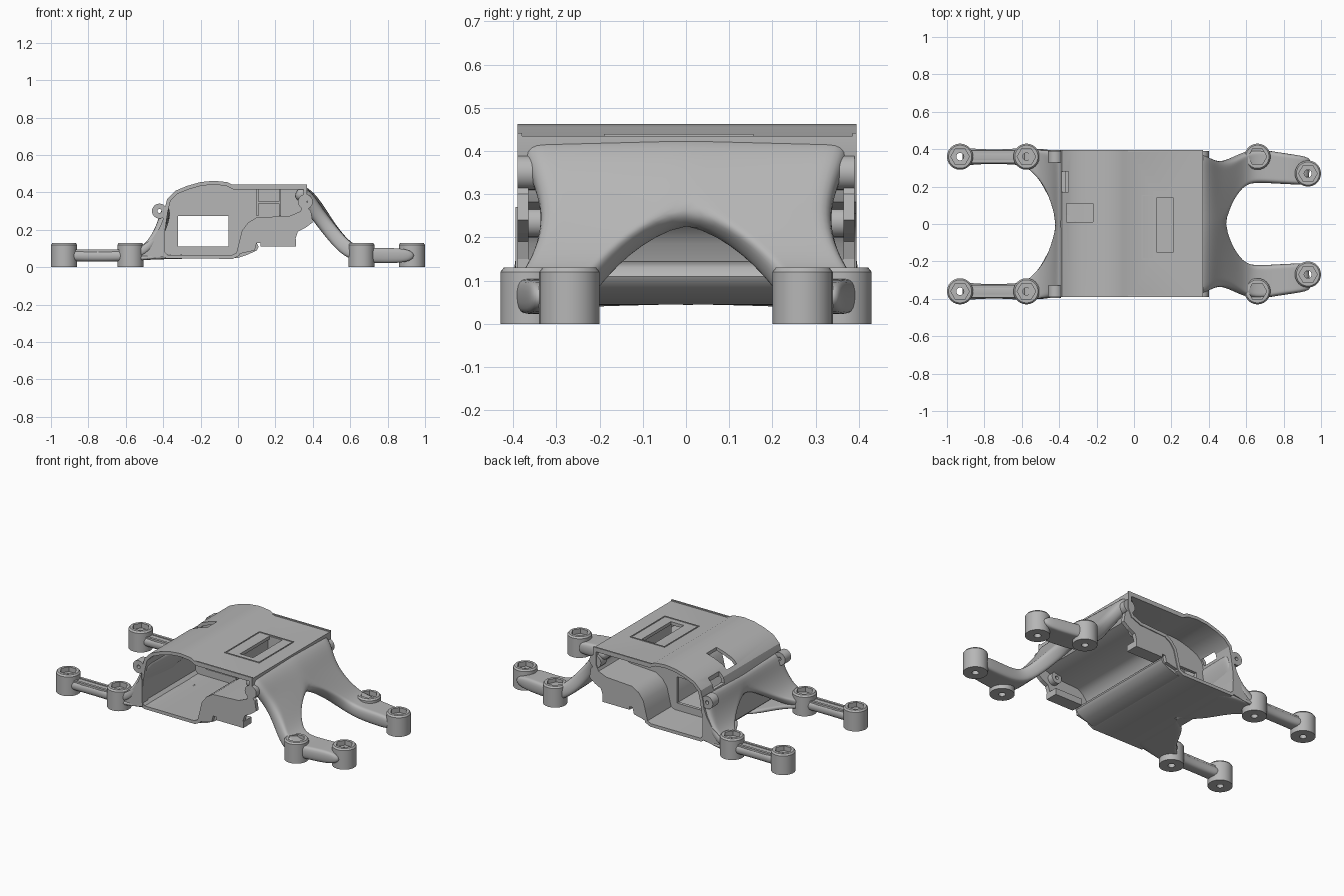
import bpy, bmesh, math
from mathutils import Vector

old = bpy.data.objects.get("Cube")
if old:
    bpy.data.objects.remove(old)

grey = bpy.data.materials.new("plain grey")
grey.use_nodes = True
grey.diffuse_color = (0.47, 0.47, 0.47, 1)
grey.node_tree.nodes["Principled BSDF"].inputs["Base Color"].default_value = (0.47, 0.47, 0.47, 1)


def finish(name, bm):
    bmesh.ops.recalc_face_normals(bm, faces=bm.faces)
    me = bpy.data.meshes.new(name)
    bm.to_mesh(me)
    bm.free()
    ob = bpy.data.objects.new(name, me)
    bpy.context.collection.objects.link(ob)
    me.materials.append(grey)
    return ob


def bake(ob):
    """Apply all modifiers of an object."""
    deps = bpy.context.evaluated_depsgraph_get()
    me = bpy.data.meshes.new_from_object(ob.evaluated_get(deps))
    ob.modifiers.clear()
    ob.data = me


def smooth(ob, angle=35):
    bpy.ops.object.select_all(action='DESELECT')
    ob.select_set(True)
    bpy.context.view_layer.objects.active = ob
    bpy.ops.object.shade_smooth_by_angle(angle=math.radians(angle))


def box(name, x, y, z):
    bm = bmesh.new()
    bmesh.ops.create_cube(bm, size=1)
    for v in bm.verts:
        v.co = [r[0] + (c + 0.5) * (r[1] - r[0]) for c, r in zip(v.co, (x, y, z))]
    return finish(name, bm)


def cut(ob, *ranges):
    for r in ranges:
        c = box("cutter", *r)
        c.hide_render = True
        m = ob.modifiers.new("cut", 'BOOLEAN')
        m.object, m.operation, m.solver = c, 'DIFFERENCE', 'EXACT'
        bake(ob)
        bpy.data.objects.remove(c)


def slab(name, pts, y0, y1):
    """Outline in x and z, filled and extruded along y."""
    bm = bmesh.new()
    f = bm.faces.new([bm.verts.new((x, y0, z)) for x, z in pts])
    ext = bmesh.ops.extrude_face_region(bm, geom=[f])["geom"]
    bmesh.ops.translate(bm, vec=(0, y1 - y0, 0),
                        verts=[v for v in ext if isinstance(v, bmesh.types.BMVert)])
    return finish(name, bm)


def rings(name, profile, at, axis='z', sides=24):
    """Closed loop of (radius, height, is_hex) rings around an axis."""
    bm = bmesh.new()
    loops = []
    for r, h, hexa in profile:
        loop = []
        for i in range(sides):
            a = math.tau * i / sides
            rr = r
            if hexa:
                rr = r / math.cos((a % (math.pi / 3)) - math.pi / 6)
            u, v = rr * math.cos(a), rr * math.sin(a)
            co = (u, v, h) if axis == 'z' else (u, h, v)
            loop.append(bm.verts.new(Vector(co) + Vector(at)))
        loops.append(loop)
    for a, b in zip(loops, loops[1:] + loops[:1]):
        for i in range(sides):
            j = (i + 1) % sides
            bm.faces.new((a[i], a[j], b[j], b[i]))
    ob = finish(name, bm)
    smooth(ob)


def web(name, stations, thick, cols=6, signs=(1, -1)):
    """Soft organic sheet spanned between outer and inner edge points."""
    bm = bmesh.new()
    for s in signs:
        rows = []
        for o, i in stations:
            o, i = Vector(o), Vector(i)
            pts = [o.lerp(i, k / cols) for k in range(cols + 1)]
            rows.append([bm.verts.new((p.x, p.y * s, p.z)) for p in pts])
        for a, b in zip(rows, rows[1:]):
            for k in range(cols):
                f = (a[k], a[k + 1], b[k + 1], b[k])
                bm.faces.new(f if s > 0 else f[::-1])
    bmesh.ops.remove_doubles(bm, verts=bm.verts, dist=0.001)
    ob = finish(name, bm)
    m = ob.modifiers.new("thickness", 'SOLIDIFY')
    m.thickness, m.offset = thick, 0
    m = ob.modifiers.new("soft", 'SUBSURF')
    m.levels = m.render_levels = 2
    bake(ob)
    smooth(ob, 60)


# Housing tube: curved roof, straight floor, recessed step on one side
roof = [(0.36, 0.425), (-0.02, 0.425), (-0.06, 0.445), (-0.13, 0.452), (-0.2, 0.445),
        (-0.27, 0.425), (-0.33, 0.40), (-0.37, 0.36), (-0.385, 0.30), (-0.40, 0.2),
        (-0.405, 0.08), (-0.38, 0.056), (-0.03, 0.055)]
step = [(0, 0.07), (0.015, 0.13), (0.03, 0.19), (0.06, 0.23), (0.1, 0.255), (0.28, 0.265),
        (0.34, 0.29), (0.36, 0.33)]
outline = roof + step
bm = bmesh.new()
ends = [[bm.verts.new((x, y, z)) for x, z in outline] for y in (-0.39, 0.395)]
for i in range(len(outline)):
    j = (i + 1) % len(outline)
    bm.faces.new((ends[0][i], ends[0][j], ends[1][j], ends[1][i]))
housing = finish("housing_shell", bm)
wall = housing.modifiers.new("wall", 'SOLIDIFY')
wall.thickness, wall.offset, wall.use_even_offset = 0.02, 0, True
bake(housing)
cut(housing,
    ((0.12, 0.21), (-0.15, 0.14), (0.38, 0.5)),
    ((-0.42, -0.35), (0.17, 0.28), (0.33, 0.45)),
    ((-0.36, -0.22), (0.01, 0.11), (0.35, 0.5)))
smooth(housing, 30)

# Inner bulkhead with the rectangular window
bulkhead = slab("bulkhead", outline, 0.14, 0.16)
cut(bulkhead, ((-0.32, -0.05), (0, 0.3), (0.11, 0.275)))

# Rounded lip carrying the floor on below the recess
lip = slab("floor_lip", [(-0.05, 0.046), (0.0, 0.05), (0.05, 0.066), (0.1, 0.09), (0.11, 0.11),
                         (0.1, 0.13), (0.05, 0.145), (0.015, 0.13), (0, 0.07)], -0.37, 0.37)
smooth(lip, 50)

# Tray under the roof slot and raised frame around it
box("slot_tray", (0.1, 0.23), (-0.17, 0.16), (0.34, 0.35))
for x in (0.1, 0.22):
    box("tray_wall", (x, x + 0.01), (-0.17, 0.16), (0.275, 0.42))
for x in (0.04, 0.275):
    box("slot_frame_side", (x, x + 0.006), (-0.19, 0.155), (0.434, 0.439))
for y in (-0.19, 0.15):
    box("slot_frame_end", (0.04, 0.28), (y, y + 0.006), (0.434, 0.439))
for y in (-0.39, 0.385):
    box("roof_edge", (-0.04, 0.37), (y, y + 0.01), (0.425, 0.442))

# End plates closing the underside recess, gussets, lugs and feet
plate = step + [(0.39, 0.3), (0.4, 0.24), (0.36, 0.21), (0.32, 0.19), (0.3, 0.13),
                (0.1, 0.13), (0.09, 0.09)]
gusset = [(-0.52, 0.035), (-0.52, 0.11), (-0.46, 0.15), (-0.42, 0.21), (-0.395, 0.27),
          (-0.39, 0.06)]
for s in (-1, 1):
    slab("recess_end_plate", plate, s * 0.39, s * 0.365)
    slab("side_gusset", gusset, s * 0.395, s * 0.34)
    y = sorted((s * 0.39, s * 0.31))
    box("recess_foot", (0.12, 0.31), y, (0.11, 0.15))
    for x, z, r in ((-0.42, 0.30, 0.04), (-0.43, 0.095, 0.035), (0.36, 0.35, 0.04),
                    (0.285, 0.235, 0.035)):
        rings("screw_lug", [(r, -0.03, 0), (r, 0.03, 0), (0.011, 0.03, 0), (0.011, -0.03, 0)],
              (x, s * 0.36, z), 'y')

# Forked leg web: broad at the roof edge, splitting around an arch
fork = [((0.31, 0.385, 0.405), (0.31, 0, 0.408)),
        ((0.365, 0.375, 0.375), (0.37, 0, 0.385)),
        ((0.41, 0.345, 0.30), (0.42, 0, 0.315)),
        ((0.46, 0.335, 0.235), (0.463, 0, 0.25)),
        ((0.52, 0.35, 0.16), (0.50, 0.12, 0.19)),
        ((0.585, 0.385, 0.09), (0.585, 0.215, 0.09)),
        ((0.66, 0.405, 0.065), (0.67, 0.22, 0.065)),
        ((0.76, 0.385, 0.062), (0.77, 0.215, 0.062)),
        ((0.95, 0.36, 0.062), (0.94, 0.205, 0.062))]
web("fork_legs", fork, 0.08)

# Straight legs: upper web against the side wall, lower web under the floor
web("side_web", [((-0.60, 0.40, 0.06), (-0.60, 0.32, 0.06)),
                 ((-0.50, 0.405, 0.085), (-0.50, 0.25, 0.08)),
                 ((-0.44, 0.395, 0.16), (-0.435, 0.14, 0.15)),
                 ((-0.405, 0.385, 0.24), (-0.395, 0, 0.23)),
                 ((-0.38, 0.38, 0.33), (-0.38, 0, 0.32))], 0.05)
web("floor_web", [((-0.60, 0.40, 0.045), (-0.60, 0.32, 0.045)),
                  ((-0.50, 0.405, 0.05), (-0.50, 0.25, 0.05)),
                  ((-0.41, 0.39, 0.055), (-0.42, 0.05, 0.056)),
                  ((-0.30, 0.37, 0.055), (-0.30, 0, 0.055))], 0.024)

# Grooved link bars and foot bosses with hexagonal nut pockets
boss = [(0.07, 0, 0), (0.07, 0.12, 0), (0.062, 0.13, 0), (0.043, 0.13, 1),
        (0.043, 0.1, 1), (0.02, 0.1, 0), (0.02, 0, 0)]
for s in (-1, 1):
    web("link_bar", [((-0.92, 0.415, 0.062), (-0.92, 0.305, 0.062)),
                     ((-0.84, 0.4, 0.06), (-0.84, 0.32, 0.06)),
                     ((-0.66, 0.4, 0.06), (-0.66, 0.32, 0.06)),
                     ((-0.57, 0.415, 0.062), (-0.57, 0.305, 0.062))], 0.06, 2, (s,))
    for e in (-0.025, 0.025):
        y = s * 0.36 + e
        box("link_rib", (-0.87, -0.63), (y - 0.008, y + 0.008), (0.06, 0.094))
    for x, y in ((-0.93, 0.36), (-0.575, 0.36), (0.66, 0.36), (0.93, 0.27)):
        rings("foot_boss", boss, (x, s * y, 0))
